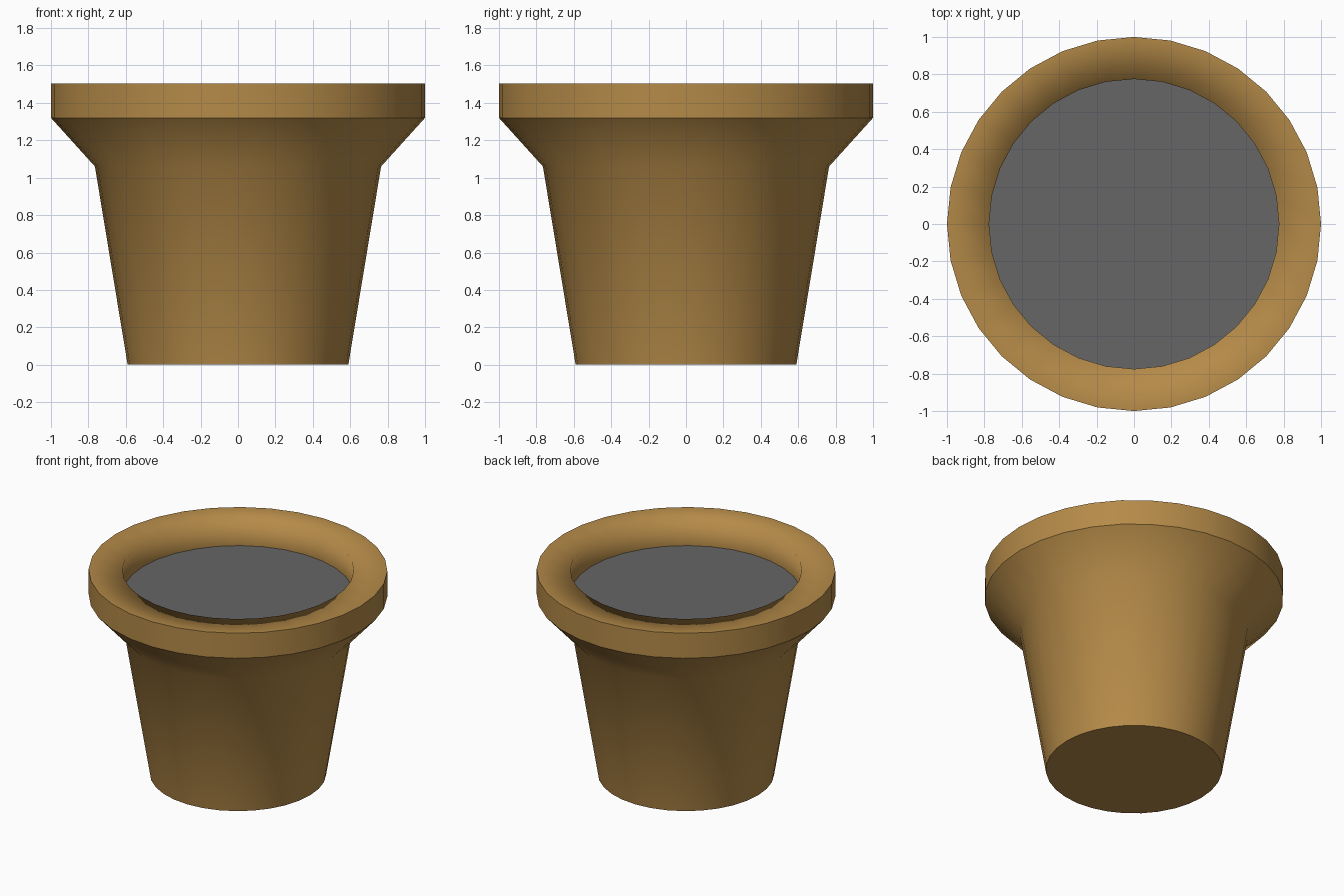
import bpy
import bmesh
from math import cos, sin, tau

SIDES = 32

cube = bpy.data.objects.get("Cube")
if cube:
    bpy.data.objects.remove(cube, do_unlink=True)


def make_material(name, color):
    mat = bpy.data.materials.new(name)
    mat.use_nodes = True
    mat.diffuse_color = color
    bsdf = next(n for n in mat.node_tree.nodes if n.type == "BSDF_PRINCIPLED")
    bsdf.inputs["Base Color"].default_value = color
    return mat


def finish(bm, name, mat):
    mesh = bpy.data.meshes.new(name)
    bm.to_mesh(mesh)
    bm.free()
    mesh.materials.append(mat)
    obj = bpy.data.objects.new(name, mesh)
    bpy.context.collection.objects.link(obj)
    return obj


def add_ring(bm, radius, z):
    angles = [tau * i / SIDES for i in range(SIDES)]
    return [bm.verts.new((radius * cos(a), radius * sin(a), z)) for a in angles]


clay = make_material("clay", (0.46, 0.255, 0.065, 1))
grey_soil = make_material("grey soil", (0.133, 0.133, 0.133, 1))

# Pot: tapered wall, flared collar, upright band, flat rim and inner wall
# Each entry: radius, height, whether the ring is a sharp crease
profile = [
    (0.59, 0.0, True),
    (0.765, 1.06, False),
    (1.0, 1.32, True),
    (1.0, 1.505, True),
    (0.775, 1.505, False),
    (0.775, 1.325, False),
]
bm = bmesh.new()
rings = [add_ring(bm, r, z) for r, z, sharp in profile]
bm.faces.new(reversed(rings[0]))
for low, high in zip(rings, rings[1:]):
    for i in range(SIDES):
        j = (i + 1) % SIDES
        bm.faces.new((low[i], low[j], high[j], high[i]))
for face in bm.faces:
    face.smooth = len(face.verts) == 4
for ring, (r, z, sharp) in zip(rings, profile):
    for i in range(SIDES):
        bm.edges.get((ring[i - 1], ring[i])).smooth = not sharp
finish(bm, "pot", clay)

# Soil: flat disc sunk below the rim
bm = bmesh.new()
bm.faces.new(add_ring(bm, 0.775, 1.325))
finish(bm, "soil", grey_soil)
